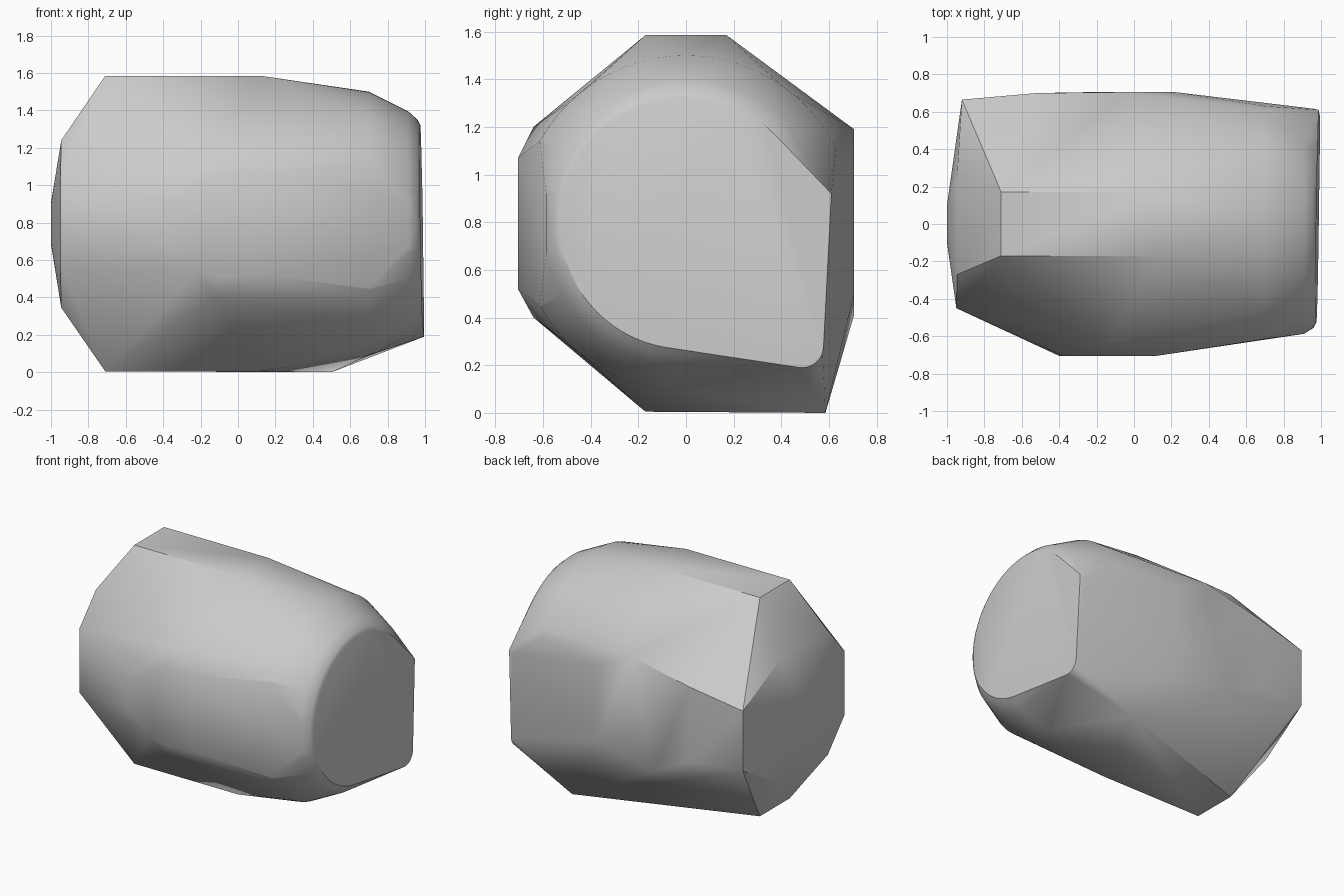
import bpy
import bmesh
from math import sin, cos, tau, radians

default_cube = bpy.data.objects.get("Cube")
if default_cube:
    bpy.data.objects.remove(default_cube, do_unlink=True)

AXIS_HEIGHT = 0.795


def make_material(name, colour):
    material = bpy.data.materials.new(name)
    material.use_nodes = True
    material.diffuse_color = colour
    shader = material.node_tree.nodes["Principled BSDF"]
    shader.inputs["Base Color"].default_value = colour
    return material


def block(x_values, y_values, z_values):
    """Corner points for every combination of the given values."""
    return [(x, y, z) for x in x_values for y in y_values for z in z_values]


def ring(x, radius, front_limit, back_limit, steps=72):
    """Circle around the long axis, with its sides trimmed flat."""
    points = []
    for step in range(steps):
        angle = tau * step / steps
        y, z = radius * cos(angle), radius * sin(angle)
        if front_limit <= y <= back_limit:
            points.append((x, y, AXIS_HEIGHT + z))
    for y in (front_limit, back_limit):
        if abs(y) < radius:
            half = (radius ** 2 - y ** 2) ** 0.5
            points += block([x], [y], [AXIS_HEIGHT - half, AXIS_HEIGHT + half])
    return points


def on_cap(y, z):
    """Place a point on the slightly tilted end plane."""
    return (0.981 + 0.012 * y - 0.013 * (z - AXIS_HEIGHT), y, z)


def cap_outline():
    """Round end cap whose lower back corner is drawn out and filleted."""
    points = [on_cap(y, z) for x, y, z in ring(0, 0.527, -1, 1)]
    points.append(on_cap(0.61, 0.92))
    fillet = 0.09
    for step in range(9):
        angle = radians(-100 + 95 * step / 8)
        points.append(on_cap(0.487 + fillet * cos(angle), 0.28 + fillet * sin(angle)))
    return points


# Flat strips along the top and bottom
points = block([-0.71, 0.12], [-0.17, 0.17], [0.005, 1.585])
points.append((0.5, 0.585, 0))

# Blunt faceted end
points += block([-0.945], [-0.27, 0.27], [0.345, 1.24])
points += block([-0.95], [-0.45], [0.56, 1.03])
points += block([-0.92], [0.665], [0.575, 1.01])
points += ring(-1, 0.11, -0.1, 0.1, steps=24)

# Front panel with a curved leading edge
points += block([-0.1, 0.12], [-0.705], [0.52, 1.07])
points += block([-0.12], [-0.64], [0.4, 1.2])
for step in range(9):
    angle = radians(90 + 180 * step / 8)
    points.append((-0.1 + 0.3 * cos(angle), -0.705, AXIS_HEIGHT + 0.275 * sin(angle)))

# Back panel
points += [(-0.24, 0.705, 0.41), (-0.05, 0.705, 1.19)]
points += block([-0.52], [0.7], [0.55, 1.09])
points += block([0.22], [0.705], [0.5, 1.05])

# Rounded end, shoulder to cap
points += ring(0.7, 0.705, -0.615, 0.63)
points += ring(0.91, 0.6, -0.587, 0.6)
points += ring(0.96, 0.555, -0.56, 0.6)
points += block([0.955], [0.617], [0.9])
points += cap_outline()

# Wrap the sections in one tight shell
bm = bmesh.new()
for point in points:
    bm.verts.new(point)
bmesh.ops.remove_doubles(bm, verts=bm.verts, dist=0.0005)
bmesh.ops.convex_hull(bm, input=bm.verts)
loose = [v for v in bm.verts if not v.link_faces]
bmesh.ops.delete(bm, geom=loose, context="VERTS")
bmesh.ops.dissolve_limit(bm, angle_limit=radians(0.6), verts=bm.verts, edges=bm.edges)
bmesh.ops.recalc_face_normals(bm, faces=bm.faces)

mesh = bpy.data.meshes.new("faceted_body")
bm.to_mesh(mesh)
bm.free()
body = bpy.data.objects.new("faceted_body", mesh)
bpy.context.collection.objects.link(body)
mesh.materials.append(make_material("light grey", (0.6, 0.6, 0.6, 1)))

bpy.ops.object.select_all(action="DESELECT")
body.select_set(True)
bpy.context.view_layer.objects.active = body
bpy.ops.object.shade_smooth_by_angle(angle=radians(30))
